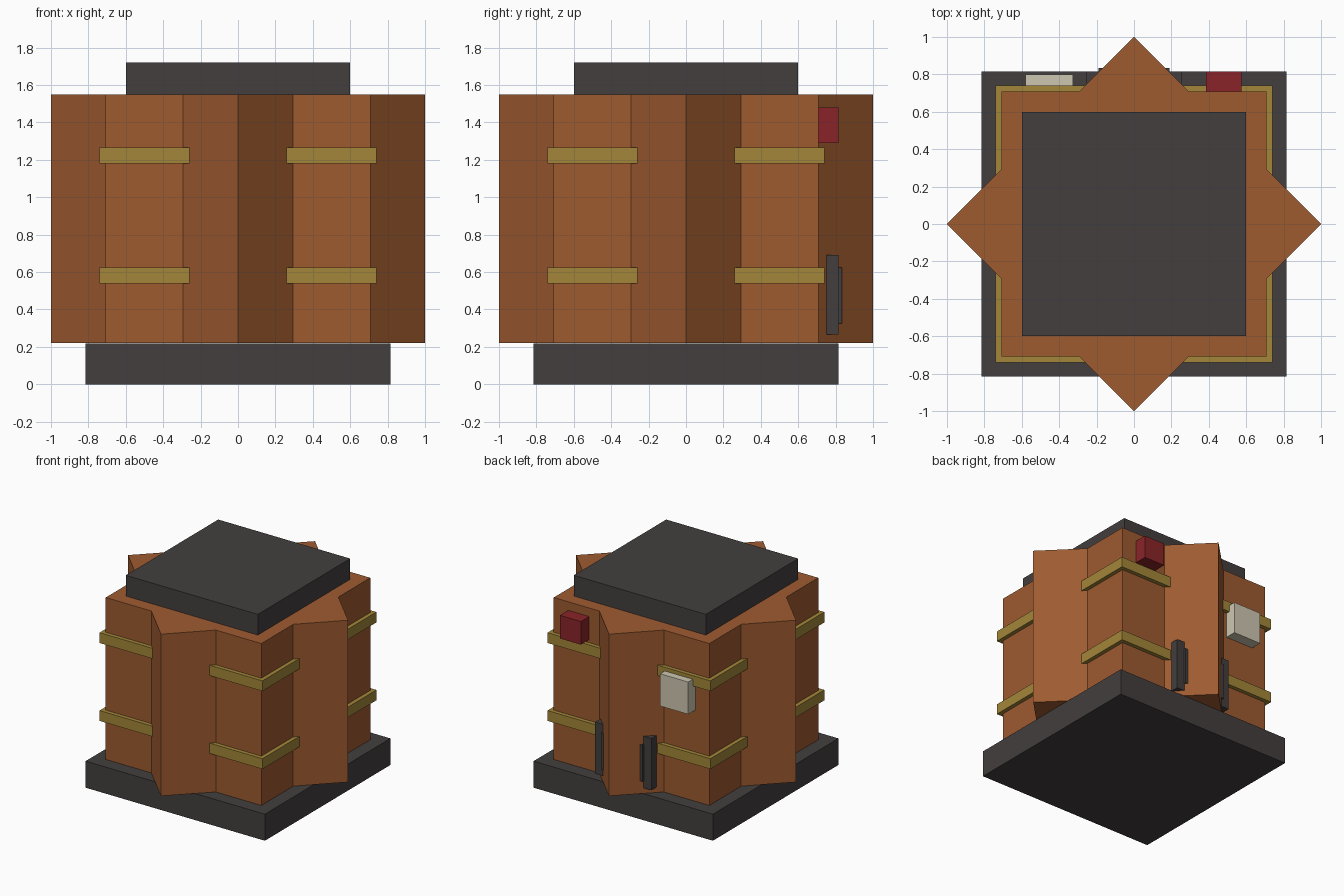
import bpy, bmesh, math

cube = bpy.data.objects.get("Cube")
if cube:
    bpy.data.objects.remove(cube, do_unlink=True)


def make_material(name, rgb):
    """Flat material from display colour values (0-255)."""
    colour = [((c / 255 + 0.055) / 1.055) ** 2.4 for c in rgb] + [1]
    mat = bpy.data.materials.new(name)
    mat.use_nodes = True
    mat.diffuse_color = colour
    mat.node_tree.nodes["Principled BSDF"].inputs["Base Color"].default_value = colour
    return mat


brown = make_material("rust_brown", (158, 91, 48))
charcoal = make_material("charcoal", (67, 62, 62))
brass = make_material("brass", (162, 134, 56))
red = make_material("dark_red", (138, 36, 40))
cream = make_material("cream", (206, 199, 177))


def prism(name, outline, z0, z1, mat):
    """Extrude a flat outline from z0 up to z1."""
    bm = bmesh.new()
    base = bm.faces.new([bm.verts.new((x, y, z0)) for x, y in outline])
    top = bmesh.ops.extrude_face_region(bm, geom=[base], use_keep_orig=True)
    verts = [g for g in top["geom"] if isinstance(g, bmesh.types.BMVert)]
    bmesh.ops.translate(bm, verts=verts, vec=(0, 0, z1 - z0))
    bmesh.ops.recalc_face_normals(bm, faces=bm.faces)
    mesh = bpy.data.meshes.new(name)
    bm.to_mesh(mesh)
    bm.free()
    mesh.materials.append(mat)
    obj = bpy.data.objects.new(name, mesh)
    bpy.context.collection.objects.link(obj)
    return obj


def box(name, x0, x1, y0, y1, z0, z1, mat):
    return prism(name, [(x0, y0), (x1, y0), (x1, y1), (x0, y1)], z0, z1, mat)


# Body: eight-pointed star formed by two crossed squares
inner_radius = math.sqrt(0.5) / math.cos(math.pi / 8)
star = []
for i in range(16):
    r = inner_radius if i % 2 else 1
    a = i * math.pi / 8
    star.append((r * math.cos(a), r * math.sin(a)))
prism("body", star, 0.22, 1.55, brown)

# Base slab and lid
box("base", -0.815, 0.815, -0.815, 0.815, 0, 0.218, charcoal)
box("lid", -0.6, 0.6, -0.6, 0.6, 1.55, 1.72, charcoal)

# Metal bands round the square part
for name, z in (("lower_band", 0.54), ("upper_band", 1.18)):
    box(name, -0.74, 0.74, -0.74, 0.74, z, z + 0.085, brass)

# Fittings on the back
box("hatch_frame", -0.255, 0.255, 0.75, 0.815, 0.265, 0.69, charcoal)
box("hatch_panel", -0.19, 0.19, 0.80, 0.835, 0.325, 0.625, charcoal)
box("notice_plate", -0.58, -0.325, 0.70, 0.80, 0.97, 1.235, cream)
box("alarm_box", 0.385, 0.575, 0.70, 0.815, 1.29, 1.48, red)
